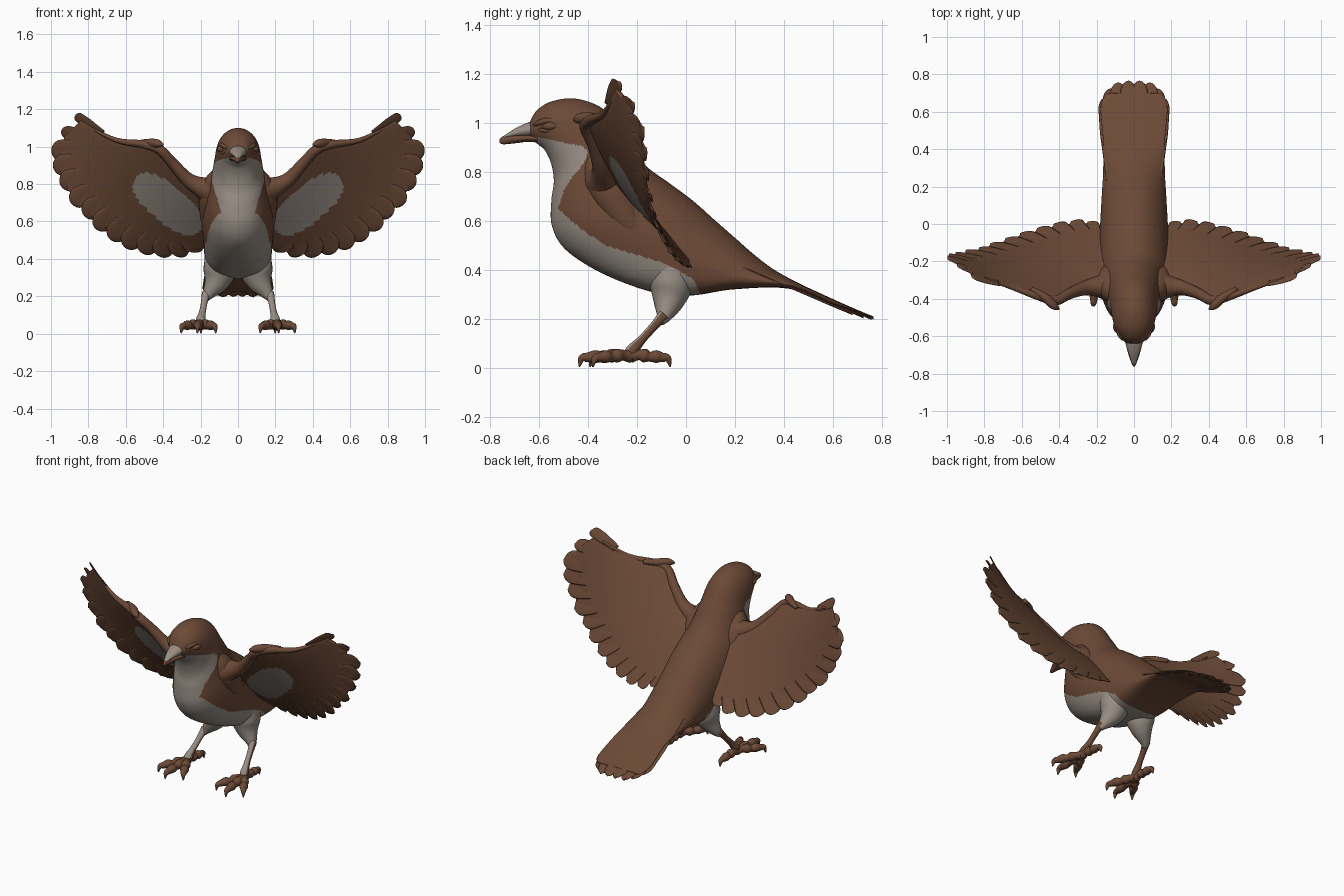
import bpy, bmesh
from math import sin, cos, pi, sqrt
from mathutils import Vector

cube = bpy.data.objects.get("Cube")
if cube:
    bpy.data.objects.remove(cube, do_unlink=True)


def material(name, rgb):
    m = bpy.data.materials.new(name)
    m.use_nodes = True
    m.diffuse_color = (*rgb, 1)
    bsdf = m.node_tree.nodes["Principled BSDF"]
    bsdf.inputs["Base Color"].default_value = (*rgb, 1)
    bsdf.inputs["Roughness"].default_value = 0.8
    return m


BROWN = material("plumage brown", (0.15, 0.068, 0.038))
PALE = material("pale grey", (0.31, 0.268, 0.23))


def spline(keys, steps):
    """Catmull-Rom through tuples of any length."""
    k = [Vector(p) for p in keys]
    k = [2 * k[0] - k[1]] + k + [2 * k[-1] - k[-2]]
    out = []
    for i in range(1, len(k) - 2):
        a, b, c, d = k[i - 1:i + 3]
        for j in range(steps):
            t = j / steps
            out.append(0.5 * (2 * b + (c - a) * t + (2 * a - 5 * b + 4 * c - d) * t * t
                              + (3 * b - a - 3 * c + d) * t ** 3))
    return out + [k[-2]]


def lerp_table(table, x):
    for (x0, y0), (x1, y1) in zip(table, table[1:]):
        if x <= x1:
            return y0 + (y1 - y0) * max(0, (x - x0) / (x1 - x0))
    return table[-1][1]


def loft(name, rings, mats, rule=None, mirror=False):
    """Skin closed rings, cap both ends, colour the faces by a rule."""
    bm = bmesh.new()
    rows = [[bm.verts.new(p) for p in r] for r in rings]
    n = len(rows[0])
    for a, b in zip(rows, rows[1:]):
        for i in range(n):
            bm.faces.new((a[i], a[(i + 1) % n], b[(i + 1) % n], b[i]))
    bm.faces.new(rows[0])
    bm.faces.new(rows[-1])
    bmesh.ops.recalc_face_normals(bm, faces=bm.faces)
    for f in bm.faces:
        f.smooth = True
        if rule:
            f.material_index = int(rule(f.calc_center_median(), f.normal))
    me = bpy.data.meshes.new(name)
    bm.to_mesh(me)
    bm.free()
    for m in mats:
        me.materials.append(m)
    ob = bpy.data.objects.new(name, me)
    bpy.context.collection.objects.link(ob)
    if mirror:
        ob.modifiers.new("mirror", 'MIRROR').use_mirror_merge = False


def tube(name, keys, mats, rule=None, steps=5, n=16):
    """Mirrored round tube through (x, y, z, radius) keys."""
    pts = spline(keys, steps)
    ref = (pts[-1] - pts[0]).to_3d().cross(Vector((0, 0, 1)))
    rings = []
    for i, p in enumerate(pts):
        d = (pts[min(i + 1, len(pts) - 1)] - pts[max(i - 1, 0)]).to_3d().normalized()
        u = d.cross(ref).normalized()
        v = d.cross(u)
        r = max(p[3], 0.001)
        rings.append([p.to_3d() + r * (u * cos(2 * pi * j / n) + v * sin(2 * pi * j / n)) for j in range(n)])
    loft(name, rings, mats, rule, True)


def ellipses(keys, steps, n):
    """Rings from (top y, top z, bottom y, bottom z, half width) keys, boxier under the rump."""
    rings = []
    for ty, tz, by, bz, w in spline(keys, steps):
        ring = []
        for j in range(n):
            c, s = cos(2 * pi * j / n), sin(2 * pi * j / n)
            power = lerp_table([(-.5, 1), (-.25, .62)], by) if c < 0 else 1
            x = w * abs(s) ** power * (1 if s > 0 else -1)
            ring.append((x, (ty + by) / 2 + c * (ty - by) / 2, (tz + bz) / 2 + c * (tz - bz) / 2))
        rings.append(ring)
    return rings


def feather(name, base, tip, width, place, tilt, mirror=True):
    """Flat round-tipped blade drawn in a plane, then placed on a surface."""
    base, tip = Vector(base), Vector(tip)
    d = (tip - base).normalized()
    side = Vector((d.y, -d.x))
    rings = []
    for i in range(17):
        t = 1 - (1 - i / 16) ** 1.8
        w = width * (0.55 + 0.45 * min(1, t / 0.6)) * sqrt(max(0.002, 1 - max(0, (t - 0.86) / 0.14) ** 2))
        ring = []
        for j in range(12):
            a = 2 * pi * j / 12
            q = base.lerp(tip, t) + side * w * cos(a)
            ring.append(place(q.x, q.y, tilt * cos(a) + 0.005 * sin(a)))
        rings.append(ring)
    loft(name, rings, [BROWN], mirror=mirror)


# Body, head and root of the tail
body_keys = [
    (-.648, .975, -.648, .965, .008), (-.635, 1.01, -.64, .94, .042), (-.605, 1.055, -.605, .912, .07),
    (-.54, 1.09, -.575, .885, .1), (-.44, 1.097, -.55, .83, .117), (-.33, 1.05, -.54, .76, .128),
    (-.25, .94, -.55, .68, .146), (-.17, .83, -.548, .58, .17), (-.07, .755, -.5, .49, .188),
    (.03, .68, -.39, .41, .19), (.12, .6, -.25, .345, .184), (.2, .53, -.1, .3, .178),
    (.28, .46, .03, .295, .172), (.36, .4, .2, .32, .165), (.46, .345, .42, .322, .165),
    (.6, .28, .59, .255, .178), (.66, .253, .655, .235, .172), (.7, .236, .695, .222, .15)]
breast_edge = [(.28, .07), (.36, .03), (.42, -.07), (.46, -.2), (.5, -.33), (.56, -.42), (.6, -.47),
               (.65, -.522), (.72, -.5), (.78, -.465), (.83, -.42), (.88, -.4), (.905, -.42),
               (.915, -.48), (.93, -.55), (.945, -.63), (.95, -.7)]
loft("body", ellipses(body_keys, 16, 160), [BROWN, PALE],
     lambda c, n: c.y < lerp_table(breast_edge, c.z))

# Beak halves
loft("upper_beak", ellipses([(-.59, 1.015, -.59, .94, .05), (-.64, 1.003, -.64, .942, .045),
                             (-.69, .981, -.69, .942, .03), (-.735, .953, -.735, .938, .014),
                             (-.75, .942, -.75, .936, .004)], 5, 24), [PALE])
loft("lower_beak", ellipses([(-.58, .95, -.58, .915, .052), (-.64, .952, -.64, .922, .045),
                             (-.7, .952, -.7, .916, .029), (-.745, .946, -.745, .912, .013),
                             (-.762, .932, -.762, .918, .004)], 5, 24), [BROWN])

# Closed eyes with brow and lid
tube("eye", [(.08, -.588, .982, .004), (.09, -.568, .985, .015), (.097, -.545, .987, .016),
             (.102, -.52, .985, .004)], [BROWN])
tube("brow", [(.06, -.62, .992, .006), (.076, -.595, 1.002, .011), (.088, -.56, 1.009, .011),
              (.1, -.515, 1.0, .005)], [BROWN])
tube("lower_lid", [(.074, -.6, .972, .005), (.089, -.565, .968, .009), (.101, -.515, .982, .004)], [BROWN])


# Wings: everything is laid out in x and z on one twisted surface
def wing(x, z, off=0.0):
    return Vector((x, -0.26 + 0.2 * (x - 0.45) + (0.9 * (x - 0.45) - 0.65) * (z - 0.8) + off, z))


def pale_patch(c, n):
    u, v = c.x - .375, c.z - .692
    a, b = .77 * u + .64 * v, -.64 * u + .77 * v
    return n.y < 0 and abs(a / .22) ** 2.5 + abs(b / .096) ** 2.5 < 1


stations = [(.08, .83, .1, .47), (.2, .795, .21, .45), (.28, .838, .32, .435), (.36, .935, .46, .45),
            (.43, 1.012, .62, .505), (.52, 1.025, .745, .595), (.62, 1.038, .855, .695), (.72, 1.075, .925, .805),
            (.79, 1.112, .955, .92), (.84, 1.14, .93, 1.05)]
rings = []
for i, (lx, lz, tx, tz) in enumerate(spline(stations, 10)):
    thick = 0.027 - 0.0002 * i
    ring = []
    for j in range(88):
        a = 2 * pi * j / 88
        t = 0.5 - 0.5 * cos(a)
        ring.append(wing(lx + (tx - lx) * t, lz + (tz - lz) * t, thick * sin(a) * (1.3 - 0.9 * t)))
    rings.append(ring)
loft("wing_coverts", rings, [BROWN, PALE], pale_patch, True)

tips = [(.87, 1.168), (.945, 1.085), (.998, .985), (.99, .9), (.955, .81), (.9, .71), (.83, .64), (.77, .57),
        (.69, .51), (.61, .465), (.52, .435), (.43, .418), (.34, .418), (.25, .435)]
bases = spline([(.72, 1.072), (.6, .95), (.55, .88), (.46, .84), (.36, .78), (.28, .72), (.2, .66)], 2)
for i, tip in enumerate(tips):
    base = bases[min(i, len(bases) - 1)]
    feather("flight_feather_%02d" % (i + 1), base, tip, (.026, .036)[i] if i < 2 else .058, wing, 0.007)

tube("wing_arm", [(.04, -.34, .76, .1), (.13, -.335, .765, .085), (.2, -.335, .785, .055), (.27, -.345, .825, .038),
                  (.35, -.375, .912, .029), (.42, -.41, .985, .026), (.5, -.39, 1.012, .022),
                  (.65, -.34, 1.035, .013), (.8, -.29, 1.108, .007)], [BROWN])
tube("wing_thumb", [(.55, -.345, 1.02, .012), (.48, -.39, 1.02, .022), (.43, -.435, 1.017, .022),
                    (.4, -.457, 1.01, .005)], [BROWN])
# Feathered skin filling the space between the arm and the flank
tube("shoulder", [(.075, -.39, .89, .03), (.1, -.36, .82, .07), (.12, -.32, .74, .088), (.128, -.27, .65, .078),
                  (.135, -.21, .56, .055), (.14, -.16, .49, .02)], [BROWN], n=28)


# Tail fan
def tail(x, y, off=0.0):
    return Vector((x, y, .357 - .42 * (y - .4) - .5 * x * x + off))


for side in (-1, 1):
    for i, (x, y) in enumerate([(.03, .766), (.085, .757), (.125, .725), (.148, .68)]):
        feather("tail_feather_%s_%d" % ("left" if side > 0 else "right", i + 1),
                (side * x * .8, .2), (side * x, y), .046,
                lambda a, b, o, k=i: tail(a, b, o - .003 * k), .004 * side, False)

# Thighs, shanks and feet
tube("thigh", [(.09, -.06, .42, .085), (.1, -.062, .33, .086), (.12, -.072, .27, .064), (.156, -.088, .215, .034),
               (.174, -.105, .185, .017)], [PALE], n=24)
tube("shank", [(.17, -.09, .215, .024), (.18, -.13, .17, .018), (.19, -.18, .115, .018),
               (.2, -.22, .07, .026), (.203, -.235, .045, .022)], [BROWN, PALE],
     lambda c, n: n.y < -.3 and c.z > .07)
foot = Vector((.205, -.225, .045))
for name, x, y in [("inner_toe", .135, -.36), ("middle_toe", .215, -.4), ("outer_toe", .285, -.35),
                   ("hind_toe", .2, -.1)]:
    end = Vector((x, y, .04))
    d = (end - foot).normalized()
    keys = [(*(foot.lerp(end, t) + Vector((0, 0, h))), r) for t, h, r in
            [(0, 0, .026), (.25, .008, .021), (.45, .006, .028), (.62, .002, .02), (.82, .004, .026), (1, .002, .02)]]
    keys += [(*(end + d * .026 + Vector((0, 0, -.002))), .015), (*(end + d * .036 + Vector((0, 0, -.036))), .003)]
    tube(name, keys, [BROWN])
